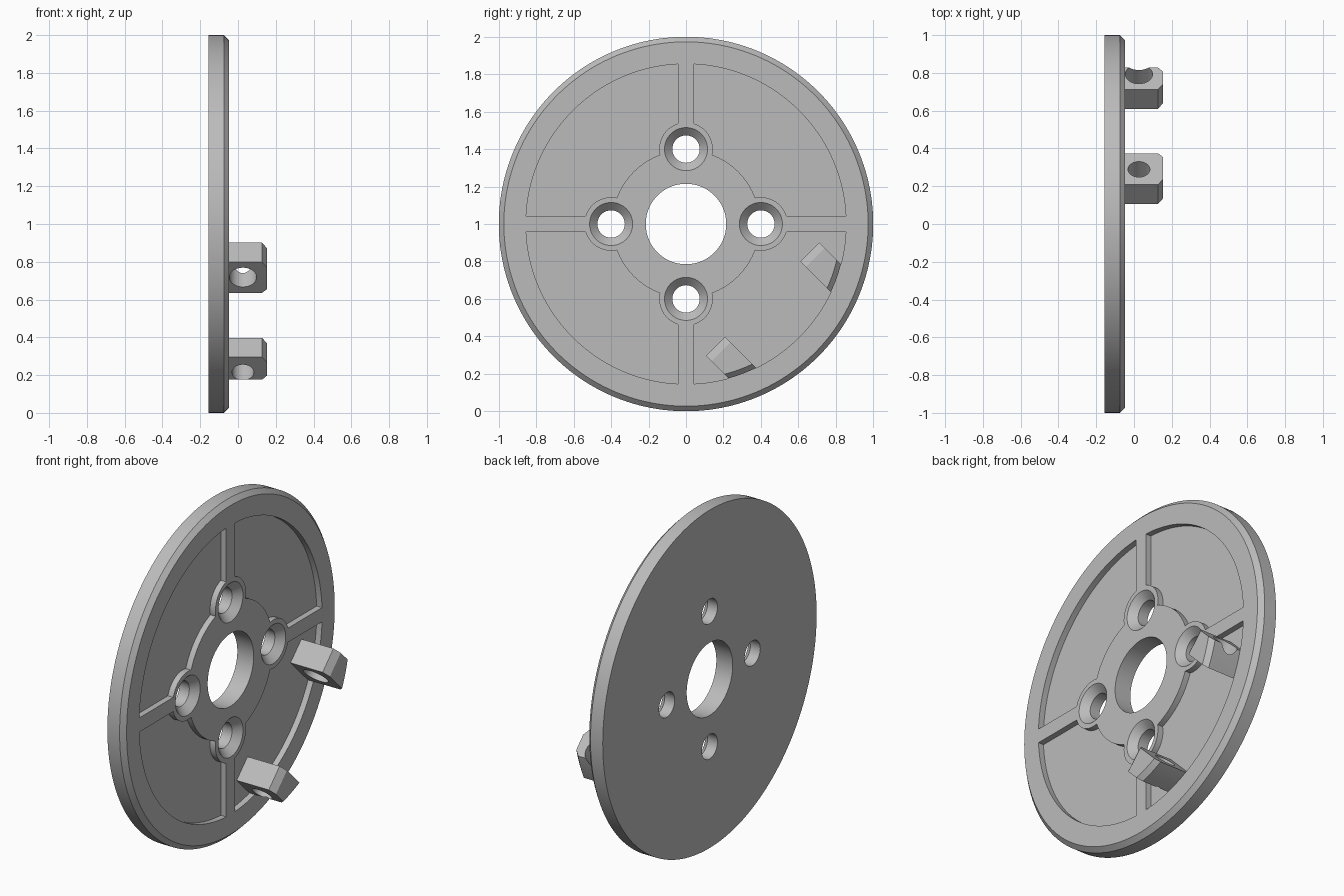
import bpy, bmesh
from math import sin, cos, pi, radians
from mathutils import Matrix

if "Cube" in bpy.data.objects:
    bpy.data.objects.remove(bpy.data.objects["Cube"], do_unlink=True)

BACK, FACE, FLOOR, TIP = -0.155, -0.048, -0.083, 0.154
POCKET_R = 0.855
CENTRE = Matrix.Translation((0, 0, 1))      # disc axis runs along x
TILTED = CENTRE @ Matrix.Rotation(radians(-45), 4, 'X')

grey = bpy.data.materials.new("light_grey")
grey.use_nodes = True
grey.diffuse_color = (0.5, 0.5, 0.5, 1)
grey.node_tree.nodes["Principled BSDF"].inputs["Base Color"].default_value = (0.5, 0.5, 0.5, 1)


def loft(name, loops, matrix=CENTRE):
    """Closed solid from a stack of vertex loops."""
    bm = bmesh.new()
    rows = [[bm.verts.new(p) for p in loop] for loop in loops]
    n = len(rows[0])
    for a, b in zip(rows, rows[1:]):
        for i in range(n):
            j = (i + 1) % n
            bm.faces.new((a[i], a[j], b[j], b[i]))
    bm.faces.new(rows[0])
    bm.faces.new(rows[-1])
    bmesh.ops.recalc_face_normals(bm, faces=bm.faces)
    bm.transform(matrix)
    mesh = bpy.data.meshes.new(name)
    bm.to_mesh(mesh)
    bm.free()
    mesh.materials.append(grey)
    obj = bpy.data.objects.new(name, mesh)
    bpy.context.collection.objects.link(obj)
    return obj


def turned(name, rings, y=0, z=0, segments=64):
    """Solid of (x, radius) rings about an axis parallel to x."""
    return loft(name, [[(x, y + r * cos(2 * pi * i / segments), z + r * sin(2 * pi * i / segments))
                        for i in range(segments)] for x, r in rings])


def box(name, y0, y1, z0, z1):
    return loft(name, [[(x, y0, z0), (x, y1, z0), (x, y1, z1), (x, y0, z1)] for x in (-0.3, 0.3)])


def boolean(obj, tool, operation='DIFFERENCE'):
    """Apply a boolean and discard the tool."""
    mod = obj.modifiers.new("cut", 'BOOLEAN')
    mod.operation, mod.solver, mod.object = operation, 'EXACT', tool
    select(obj)
    bpy.ops.object.modifier_apply(modifier=mod.name)
    bpy.data.objects.remove(tool, do_unlink=True)


def select(obj):
    bpy.ops.object.select_all(action='DESELECT')
    obj.select_set(True)
    bpy.context.view_layer.objects.active = obj


def finish(obj):
    select(obj)
    bpy.ops.object.shade_smooth_by_angle(angle=radians(25))


# Chamfered disc
disc = turned("disc", [(BACK, 1), (FACE - 0.027, 1), (FACE, 0.973)], segments=160)
bolts = [(0.4, 0), (-0.4, 0), (0, 0.4), (0, -0.4)]

# Recess shape: leaves the hub, bolt bosses and cross ribs standing
recess = turned("recess", [(FLOOR, POCKET_R), (0.1, POCKET_R)], segments=160)
boolean(recess, turned("hub", [(-0.3, 0.395), (0.3, 0.395)], segments=96))
for y, z in bolts:
    boolean(recess, turned("boss", [(-0.29, 0.143), (0.29, 0.143)], y, z))
boolean(recess, box("rib_y", -1.1, 1.1, -0.042, 0.042))
boolean(recess, box("rib_z", -0.042, 0.042, -1.1, 1.1))
boolean(disc, recess)

# Centre bore and countersunk bolt holes
boolean(disc, turned("bore", [(-0.3, 0.215), (0.3, 0.215)], segments=96))
for y, z in bolts:
    boolean(disc, turned("bolt_hole", [(-0.3, 0.073), (FACE - 0.042, 0.073),
                                       (FACE, 0.115), (FACE + 0.02, 0.135)], y, z))
finish(disc)

# Drilled lugs: chamfered blocks whose outer end follows the recess wall
side = [(FLOOR - 0.01, 0.573), (0.127, 0.573), (TIP, 0.615), (TIP, 1), (FLOOR - 0.01, 1)]
for name, v0, v1, hole_r in (("upper_lug", 0.289, 0.433, 0.072), ("lower_lug", -0.423, -0.279, 0.058)):
    lug = loft(name, [[(x, u, v) for x, u in side] for v in (v0, v1)], TILTED)
    boolean(lug, turned("lug_end", [(-0.3, POCKET_R), (0.127, POCKET_R), (TIP + 0.01, POCKET_R - 0.037)],
                        segments=160), 'INTERSECT')
    circle = [2 * pi * i / 48 for i in range(48)]
    boolean(lug, loft("lug_hole", [[(0.026 + hole_r * cos(a), 0.688 + hole_r * sin(a), v) for a in circle]
                                   for v in (v0 - 0.1, v1 + 0.1)], TILTED))
    finish(lug)
